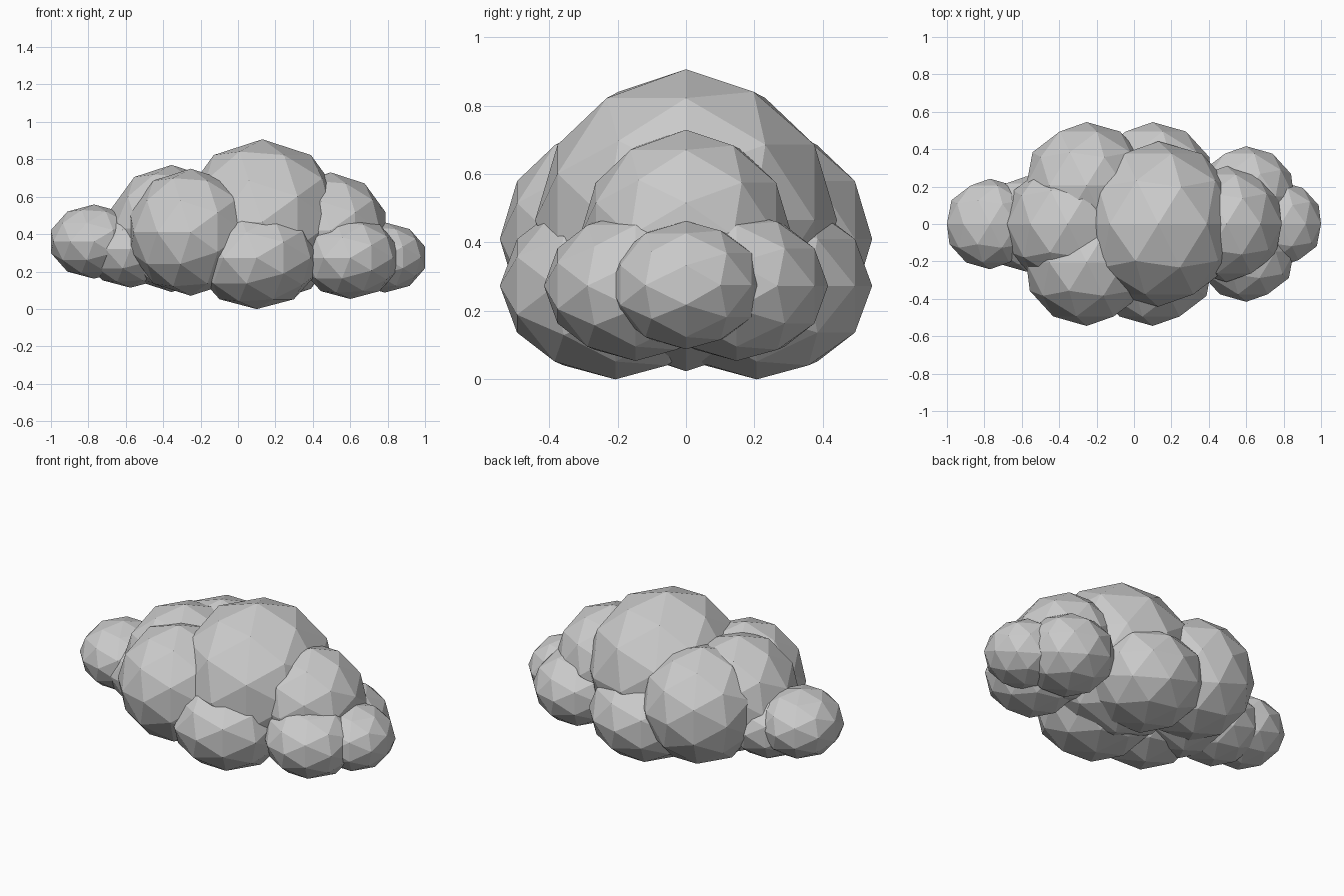
import bpy
from math import radians
from mathutils import Matrix, Vector

if "Cube" in bpy.data.objects:
    bpy.data.objects.remove(bpy.data.objects["Cube"])

# Low-poly cloud: overlapping icospheres whose pole axis lies along y


def puff(name, centre, radius, squash=1.0):
    """Faceted puff; squash flattens it in height."""
    bpy.ops.mesh.primitive_ico_sphere_add(subdivisions=2, radius=1)
    ob = bpy.context.object
    ob.name = ob.data.name = name
    scale = Matrix.Diagonal(Vector((radius, radius, radius * squash, 1)))
    ob.data.transform(scale @ Matrix.Rotation(radians(-90), 4, 'X'))
    ob.location = centre
    return ob


# Puffs along the centre line: name, x, z, radius, height squash
centre_puffs = [
    ("crown_puff", 0.13, 0.465, 0.442, 1.0),
    ("left_crown_puff", -0.355, 0.43, 0.34, 1.0),
    ("right_crown_puff", 0.495, 0.42, 0.31, 1.0),
    ("left_lower_puff", -0.575, 0.32, 0.255, 0.81),
    ("left_end_puff", -0.77, 0.36, 0.242, 0.82),
    ("right_end_puff", 0.785, 0.275, 0.226, 0.83),
]
for name, x, z, r, squash in centre_puffs:
    puff(name, (x, 0, z), r, squash)

# Puffs in front/back pairs: name, x, y offset, z, radius, height squash
paired_puffs = [
    ("left_side_puff", -0.253, 0.205, 0.41, 0.34, 1.0),
    ("middle_side_puff", 0.10, 0.207, 0.273, 0.338, 0.81),
    ("right_side_puff", 0.60, 0.148, 0.273, 0.268, 0.82),
]
for name, x, y, z, r, squash in paired_puffs:
    puff("front_" + name, (x, -y, z), r, squash)
    puff("back_" + name, (x, y, z), r, squash)
